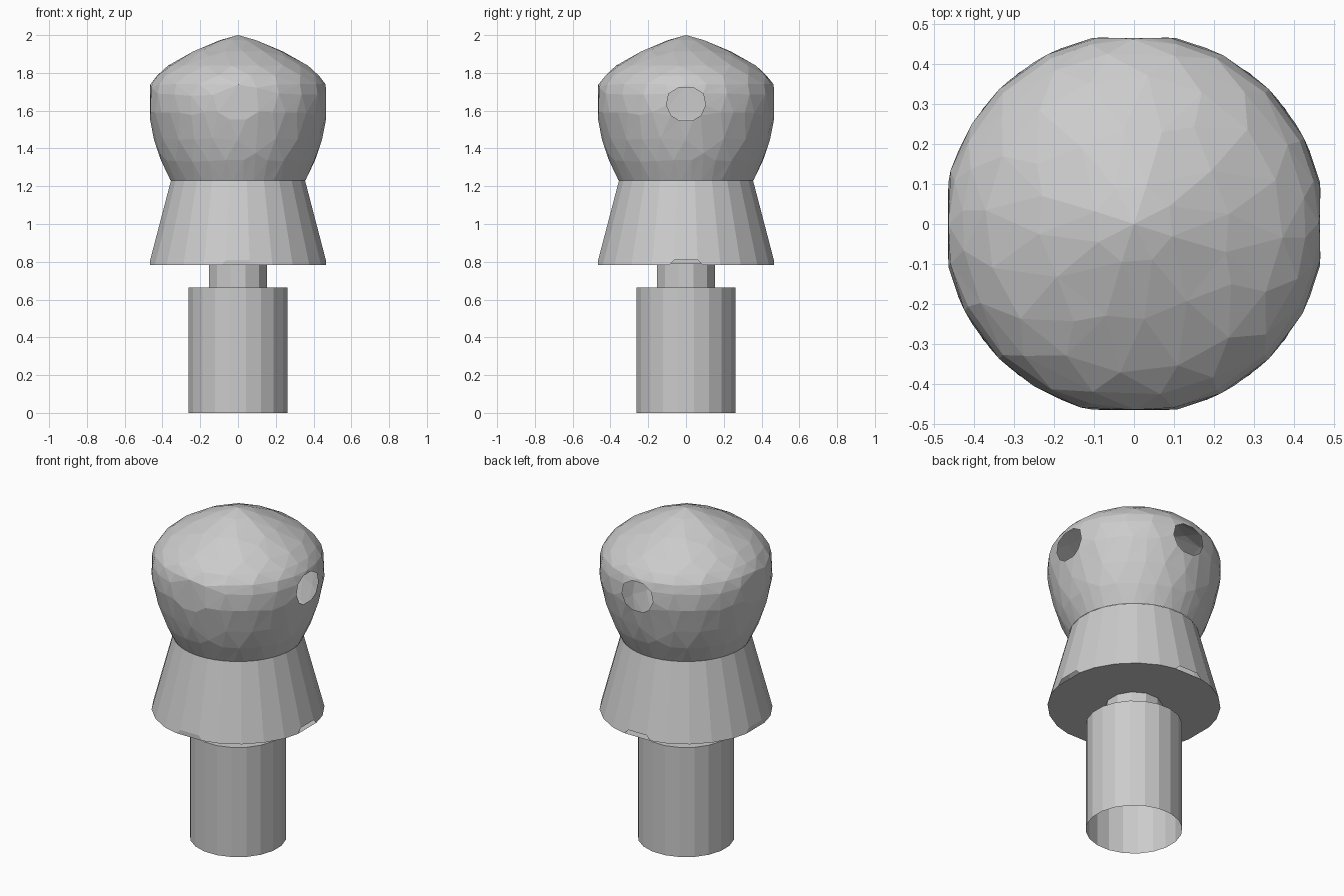
import bpy, bmesh, math

if "Cube" in bpy.data.objects:
    bpy.data.objects.remove(bpy.data.objects["Cube"])


def lathe(name, profile, sides, phase=0.0):
    """Revolve (radius, z) points about z; zero radius closes to a point."""
    bm = bmesh.new()
    rings = []
    for r, z in profile:
        if r == 0:
            rings.append([bm.verts.new((0, 0, z))])
        else:
            angles = [2 * math.pi * (i + phase) / sides for i in range(sides)]
            rings.append([bm.verts.new((r * math.cos(a), r * math.sin(a), z)) for a in angles])
    for a, b in zip(rings, rings[1:]):
        for i in range(sides):
            j = (i + 1) % sides
            vs = [a[i % len(a)], a[j % len(a)], b[j % len(b)], b[i % len(b)]]
            bm.faces.new(list(dict.fromkeys(vs)))
    bmesh.ops.recalc_face_normals(bm, faces=bm.faces)
    mesh = bpy.data.meshes.new(name)
    obj = bpy.data.objects.new(name, mesh)
    bpy.context.collection.objects.link(obj)
    return obj, bm


def trim_sides(bm, d=0.465):
    """Slice all four sides flat: left and front capped, right and back open."""
    for normal, cap in (((1, 0, 0), False), ((0, 1, 0), False),
                        ((-1, 0, 0), True), ((0, -1, 0), True)):
        geom = bm.verts[:] + bm.edges[:] + bm.faces[:]
        co = [c * d for c in normal]
        cut = bmesh.ops.bisect_plane(bm, geom=geom, plane_co=co, plane_no=normal,
                                     clear_outer=True)['geom_cut']
        if cap:
            edges = [e for e in cut if isinstance(e, bmesh.types.BMEdge)]
            bmesh.ops.holes_fill(bm, edges=edges, sides=0)


def finish(obj, bm):
    bm.to_mesh(obj.data)
    bm.free()


# domed head, faceted irregularly by decimation
head_profile = [(0, 2.0), (0.1, 1.972), (0.2, 1.93), (0.29, 1.885), (0.37, 1.838),
                (0.43, 1.785), (0.462, 1.74), (0.475, 1.69), (0.477, 1.63),
                (0.473, 1.575), (0.462, 1.53), (0.445, 1.45), (0.417, 1.36),
                (0.39, 1.295), (0.358, 1.23)]
head, bm = lathe("head", head_profile, 40, 0.5)
trim_sides(bm)
bmesh.ops.triangulate(bm, faces=bm.faces)
finish(head, bm)
dec = head.modifiers.new("facets", 'DECIMATE')
dec.ratio = 0.38

# flared skirt with closed underside
skirt, bm = lathe("skirt", [(0.358, 1.23), (0.476, 0.783), (0, 0.783)], 24, 0.5)
trim_sides(bm)
finish(skirt, bm)

# narrow neck
neck, bm = lathe("neck", [(0.158, 0.79), (0.158, 0.66)], 12, 0.5)
finish(neck, bm)

# post, open at the bottom
post, bm = lathe("post", [(0, 0.665), (0.266, 0.665), (0.266, 0.0)], 20, 0.5)
finish(post, bm)
